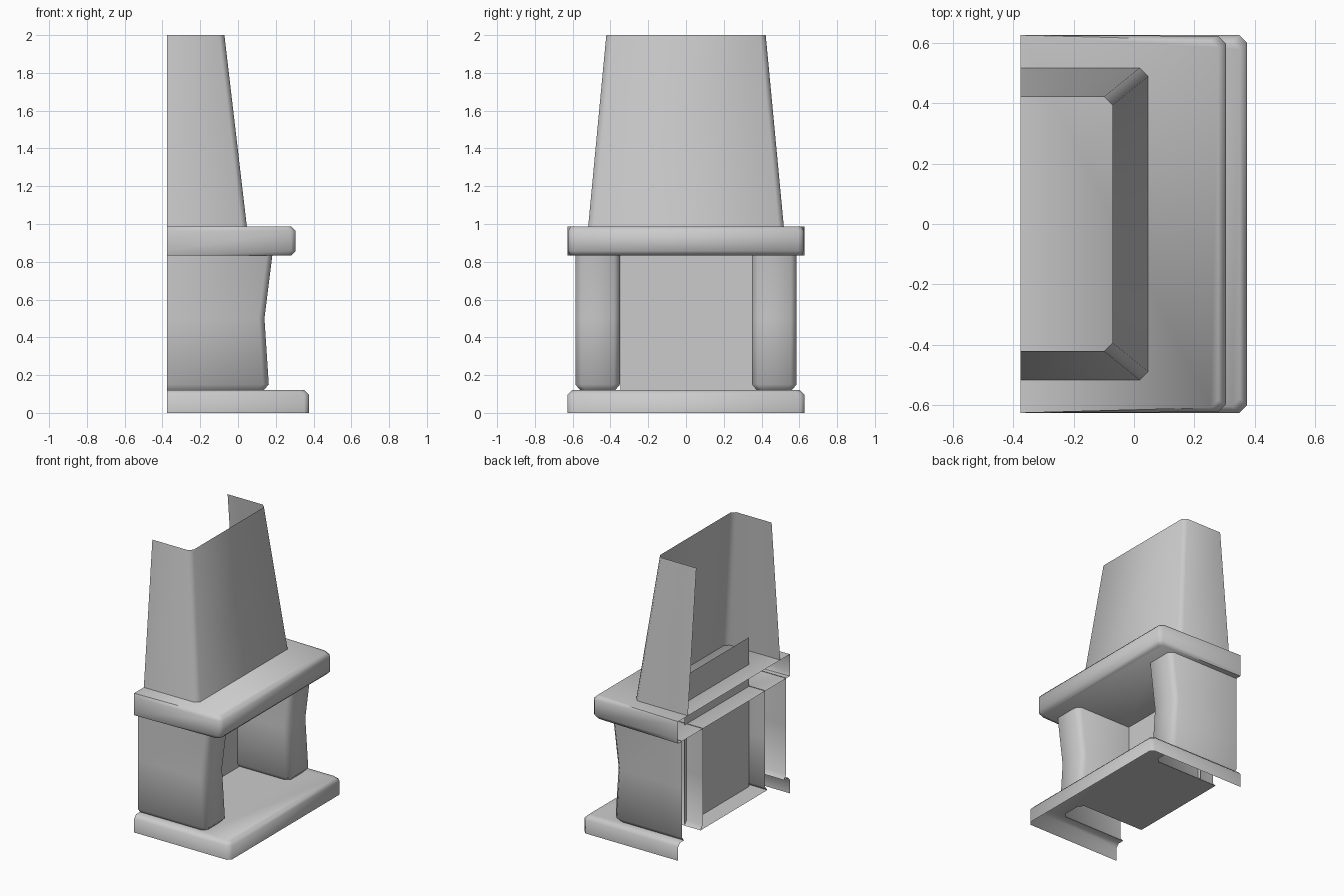
import bpy
from math import radians

if "Cube" in bpy.data.objects:
    bpy.data.objects.remove(bpy.data.objects["Cube"])

BACK = -0.377  # open rear plane shared by every part


def u_path(x, y0, y1, c, flare=0.0):
    """Open U outline, counter-clockwise, with chamfered front corners."""
    return [(BACK, y0 - flare), (x - c, y0), (x, y0 + c),
            (x, y1 - c), (x - c, y1), (BACK, y1 + flare)]


def make(name, verts, faces):
    mesh = bpy.data.meshes.new(name)
    mesh.from_pydata(verts, [], faces)
    mesh.update()
    ob = bpy.data.objects.new(name, mesh)
    bpy.context.collection.objects.link(ob)
    bpy.ops.object.select_all(action='DESELECT')
    ob.select_set(True)
    bpy.context.view_layer.objects.active = ob
    bpy.ops.object.shade_smooth_by_angle(angle=radians(50))
    return ob


def shell(name, rings, top=None, bottom=False):
    """Loft U outlines [(z, path)]; top lists extra points ending the top face."""
    verts = [(x, y, z) for z, path in rings for x, y in path]
    n = len(rings[0][1])
    faces = [(r * n + i, r * n + i + 1, (r + 1) * n + i + 1, (r + 1) * n + i)
             for r in range(len(rings) - 1) for i in range(n - 1)]
    if top is not None:
        start = len(verts)
        verts += [(x, y, rings[-1][0]) for x, y in top]
        faces.append(tuple(range(start - n, len(verts))))
    if bottom:
        faces.append(tuple(reversed(range(n))))
    return make(name, verts, faces)


# Pillar outlines: (z, front x, side inset)
PILLAR = [(0.12, 0.135, 0.025), (0.15, 0.163, 0.0), (0.5, 0.14, 0.0), (0.835, 0.182, 0.0)]


def pillar_path(side, x, inset):
    y0, y1 = sorted((side * 0.35, side * 0.585))
    return u_path(x, y0 + inset, y1 - inset, 0.03)


# Hearth slab, open underneath, with notches below the hollow pillars
notches = []
for side in (1, -1):
    notches += reversed(pillar_path(side, PILLAR[0][1], PILLAR[0][2]))
shell("hearth_base", [(0.0, u_path(0.375, -0.627, 0.627, 0.025)),
                      (0.097, u_path(0.375, -0.627, 0.627, 0.025)),
                      (0.12, u_path(0.352, -0.604, 0.604, 0.025))], top=notches)

# Side pillars with a waisted front
for side, label in ((-1, "front"), (1, "rear")):
    shell(label + "_pillar", [(z, pillar_path(side, x, i)) for z, x, i in PILLAR])

# Mantel shelf with bevelled front edge
shell("mantel", [(z, u_path(x, -y, y, 0.025, 0.627 - y)) for z, x, y in
                 ((0.832, 0.28, 0.61), (0.857, 0.305, 0.624),
                  (0.963, 0.305, 0.624), (0.988, 0.28, 0.61))], top=[], bottom=True)

# Tapered chimney hood, open at top and back
shell("chimney_hood", [(0.985, u_path(0.047, -0.518, 0.518, 0.028)),
                       (2.0, u_path(-0.072, -0.422, 0.422, 0.028))])

# Firebox back panel
make("firebox_panel", [(-0.25, -0.348, 0.12), (-0.25, 0.375, 0.12),
                       (-0.25, 0.375, 1.18), (-0.25, -0.348, 1.18)], [(0, 1, 2, 3)])
